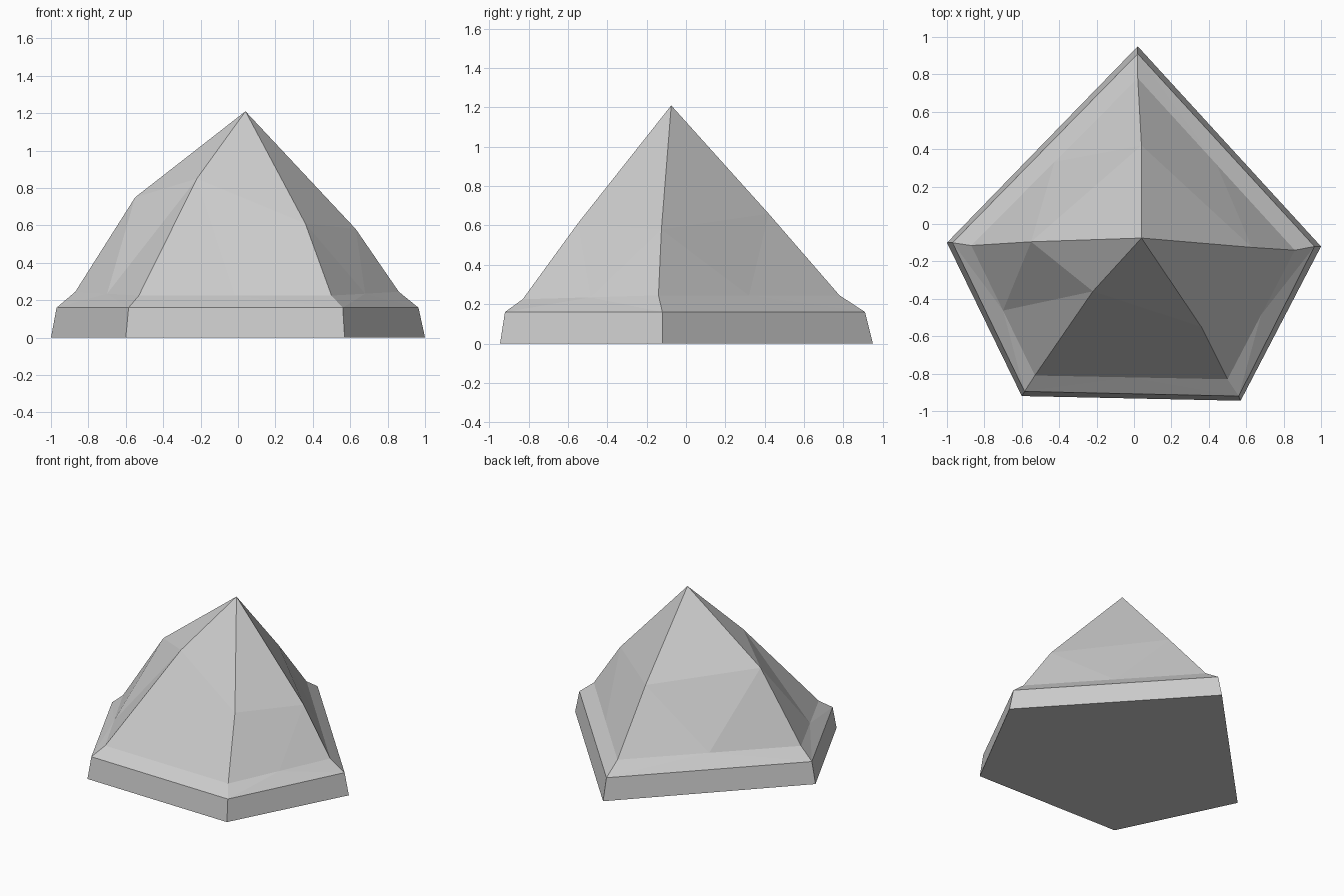
import bpy, bmesh
from mathutils import Vector

if "Cube" in bpy.data.objects:
    bpy.data.objects.remove(bpy.data.objects["Cube"])

# Corner loops, ordered counter-clockwise from the back corner
ground = [(0.02, 0.95, 0), (-1, -0.10, 0), (-0.60, -0.92, 0), (0.57, -0.945, 0), (1, -0.12, 0)]
rim = [(0.02, 0.91, 0.16), (-0.97, -0.10, 0.16), (-0.585, -0.895, 0.16),
       (0.56, -0.92, 0.16), (0.965, -0.12, 0.16)]
ledge = [(0.02, 0.78, 0.245), (-0.87, -0.115, 0.245), (-0.53, -0.81, 0.225),
         (0.50, -0.83, 0.225), (0.86, -0.14, 0.245)]
waist = [(0.04, 0.42, 0.66), (-0.55, -0.095, 0.75), (-0.22, -0.36, 0.85),
         (0.36, -0.55, 0.61), (0.63, -0.125, 0.58)]

bm = bmesh.new()
add = lambda pts: [bm.verts.new(p) for p in pts]
g, r, l, w = map(add, (ground, rim, ledge, waist))
mid = add([(Vector(ledge[i]) + Vector(ledge[(i + 1) % 5])) / 2 for i in range(5)])
apex = bm.verts.new((0.04, -0.075, 1.21))

bm.faces.new(g[::-1])
for i in range(5):
    j = (i + 1) % 5
    # plinth wall and sloping ledge
    bm.faces.new((g[i], g[j], r[j], r[i]))
    for f in ((r[i], r[j], mid[i]), (r[i], mid[i], l[i]), (r[j], l[j], mid[i])):
        bm.faces.new(f)
    # lower facets meeting at the ledge midpoint, then the peak facet
    for f in ((l[i], mid[i], w[i]), (mid[i], w[j], w[i]),
              (mid[i], l[j], w[j]), (w[i], w[j], apex)):
        bm.faces.new(f)

bmesh.ops.recalc_face_normals(bm, faces=bm.faces)
mesh = bpy.data.meshes.new("faceted_rock")
bm.to_mesh(mesh)
bm.free()
bpy.context.collection.objects.link(bpy.data.objects.new("faceted_rock", mesh))
